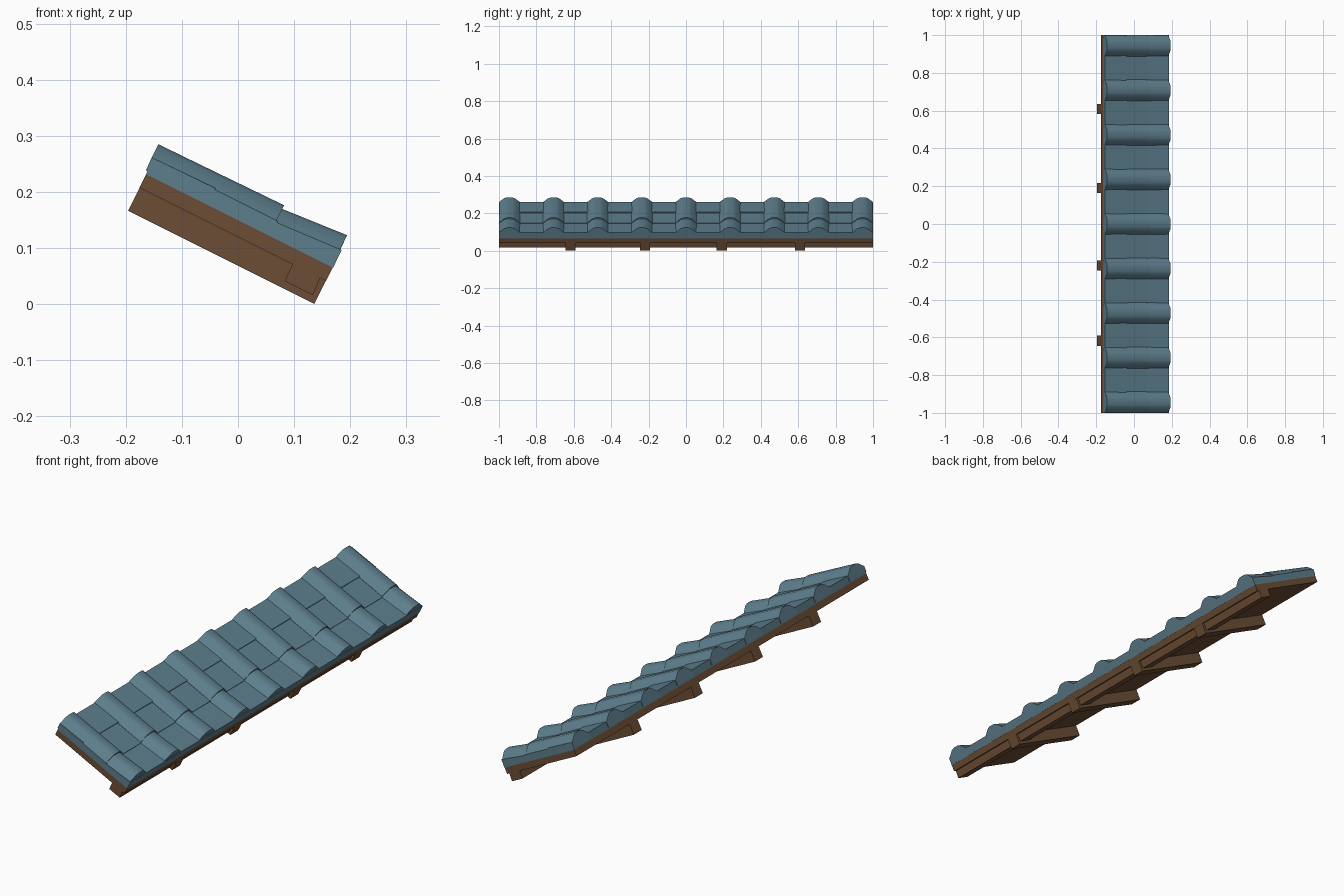
import bpy, bmesh, math

if "Cube" in bpy.data.objects:
    bpy.data.objects.remove(bpy.data.objects["Cube"])

C, S = 2 / math.sqrt(5), 1 / math.sqrt(5)      # roof pitch of 1 in 2


def place(u, y, n):
    # u runs down the slope, n is perpendicular to the roof plane
    return (C * u + S * n, y, -S * u + C * n)


def material(name, col):
    m = bpy.data.materials.new(name)
    m.diffuse_color = (*col, 1)
    m.use_nodes = True
    m.node_tree.nodes["Principled BSDF"].inputs["Base Color"].default_value = m.diffuse_color
    return m


WOOD = material("brown_wood", (0.15, 0.075, 0.035))
TILE = material("slate_blue_tile", (0.11, 0.21, 0.265))


def loft(name, ring_a, ring_b, mat, smooth=False):
    # closed solid between two matching outlines given as (u, y, n)
    bm = bmesh.new()
    a = [bm.verts.new(place(*p)) for p in ring_a]
    b = [bm.verts.new(place(*p)) for p in ring_b]
    k = len(a)
    bm.faces.new(a)
    bm.faces.new(b[::-1])
    for i in range(k):
        bm.faces.new((a[i], b[i], b[(i + 1) % k], a[(i + 1) % k]))
    bmesh.ops.recalc_face_normals(bm, faces=bm.faces)
    me = bpy.data.meshes.new(name)
    bm.to_mesh(me)
    bm.free()
    me.materials.append(mat)
    ob = bpy.data.objects.new(name, me)
    bpy.context.collection.objects.link(ob)
    if smooth:
        bpy.ops.object.select_all(action='DESELECT')
        ob.select_set(True)
        bpy.context.view_layer.objects.active = ob
        bpy.ops.object.shade_smooth_by_angle(angle=math.radians(35))
    return ob


def slab(name, profile, y0, y1, mat):
    # (u, n) side profile pulled across the width
    return loft(name, [(u, y0, n) for u, n in profile],
                [(u, y1, n) for u, n in profile], mat)


def bar(name, u0, u1, n0, n1, y0, y1, mat):
    return slab(name, [(u0, n0), (u1, n0), (u1, n1), (u0, n1)], y0, y1, mat)


# wooden deck and the beam under its lower edge
bar("deck", -0.25, 0.1216, 0.107, 0.134, -1, 1, WOOD)
slab("eave_beam", [(0.055, 0.108), (0.056, 0.074), (0.112, 0.074), (0.110, 0.108)],
     -1, 1, WOOD)

# rafters
for i, y in enumerate((-0.618, -0.22, 0.191, 0.609)):
    bar(f"rafter_{i}", -0.2495, 0.1214, 0.0615, 0.108, y - 0.027, y + 0.027, WOOD)

# flat pan tiles with small steps
slab("pan_tiles", [(-0.25, 0.134), (-0.253, 0.165), (-0.128, 0.167),
                   (-0.128, 0.1625), (-0.002, 0.164), (-0.002, 0.161),
                   (0.122, 0.169), (0.1225, 0.134)], -1, 1, TILE)

# raised rolls in two overlapping courses
PROFILE = [(-0.056, 0.0), (-0.046, 0.3), (-0.028, 0.83), (-0.014, 1.0),
           (0.014, 1.0), (0.028, 0.83), (0.046, 0.3), (0.056, 0.0)]


def roll(name, y, start, end):
    rings = []
    for u, base, top in (start, end):
        ring = [(u + 0.001, y - 0.056, 0.14)]
        ring += [(u, y + dy, base + h * (top - base)) for dy, h in PROFILE]
        ring += [(u + 0.001, y + 0.056, 0.14)]
        rings.append(ring)
    loft(name, rings[0], rings[1], TILE, True)


for i in range(9):
    y = -0.944 + 0.236 * i
    roll(f"upper_roll_{i}", y, (-0.2545, 0.164, 0.1915), (-0.0055, 0.164, 0.1945))
    roll(f"lower_roll_{i}", y, (-0.02, 0.160, 0.186), (0.119, 0.167, 0.197))
